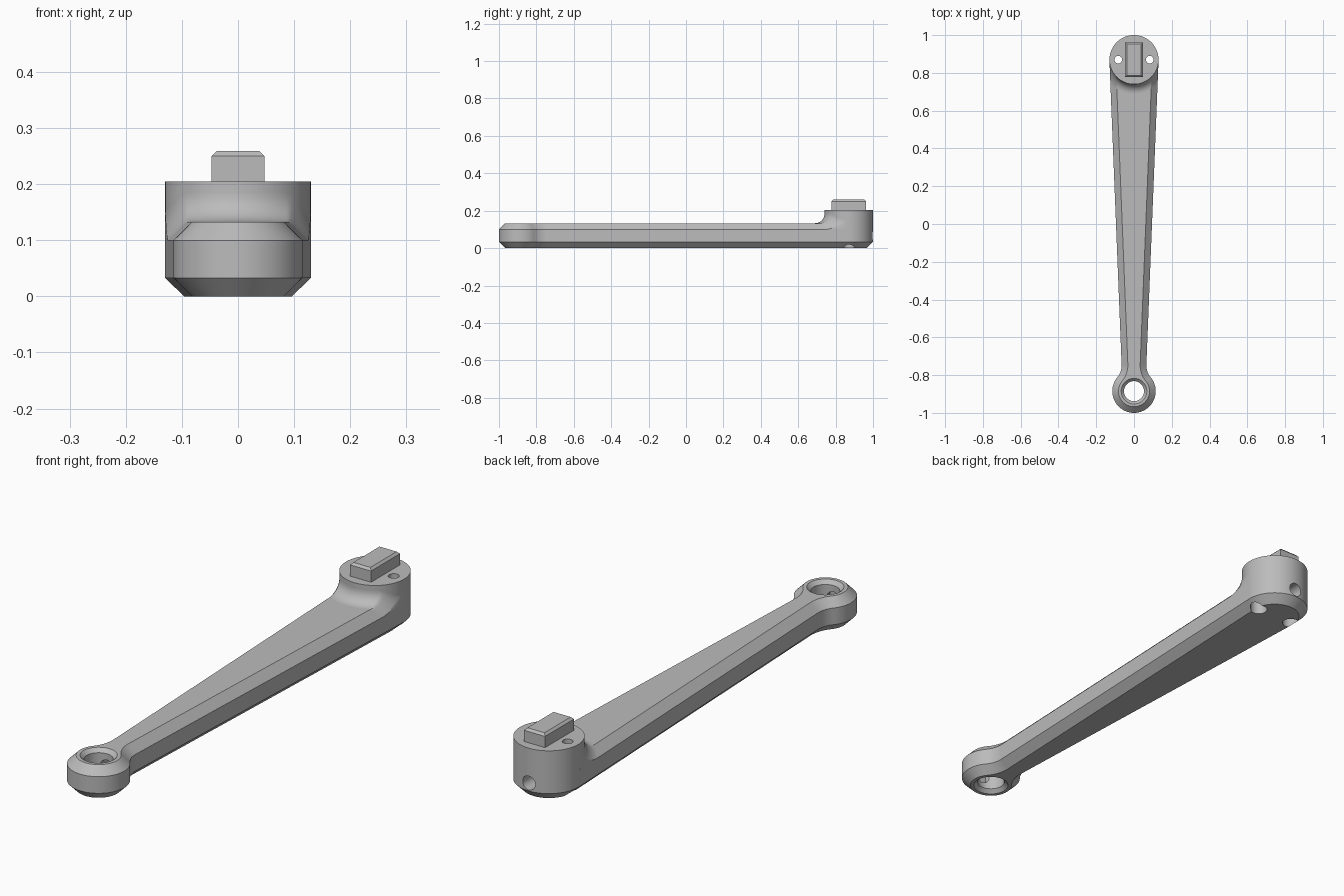
import bpy, bmesh, math
from mathutils import Vector

if "Cube" in bpy.data.objects:
    bpy.data.objects.remove(bpy.data.objects["Cube"], do_unlink=True)

metal = bpy.data.materials.new("grey_metal")
metal.use_nodes = True
metal.diffuse_color = (0.5, 0.5, 0.5, 1)
metal.node_tree.nodes["Principled BSDF"].inputs["Base Color"].default_value = (0.5, 0.5, 0.5, 1)

HUB, HUB_R = Vector((0, 0.87)), 0.13
EYE, EYE_R = Vector((0, -0.885)), 0.115
BLEND_R = 0.1                    # concave blend between arm and eye
CHAMFER = 0.033
SHOULDER, ARM_TOP, HUB_TOP = 0.1, 0.133, 0.205
TAPER = math.atan(0.04)
NORMAL = Vector((math.cos(TAPER), -math.sin(TAPER)))
ALONG = Vector((-math.sin(TAPER), -math.cos(TAPER)))


def make_object(name, bm):
    bmesh.ops.recalc_face_normals(bm, faces=bm.faces)
    mesh = bpy.data.meshes.new(name)
    bm.to_mesh(mesh)
    bm.free()
    mesh.materials.append(metal)
    obj = bpy.data.objects.new(name, mesh)
    bpy.context.collection.objects.link(obj)
    return obj


def loft(name, rings):
    """Closed solid through rings that have equal point counts."""
    bm = bmesh.new()
    loops = [[bm.verts.new(p) for p in ring] for ring in rings]
    n = len(loops[0])
    for a, b in zip(loops, loops[1:]):
        for i in range(n):
            j = (i + 1) % n
            bm.faces.new((a[i], a[j], b[j], b[i]))
    bm.faces.new(loops[0])
    bm.faces.new(loops[-1])
    return make_object(name, bm)


def turned(name, centre, profile, sides=64):
    """Vertical turned solid from (radius, z) pairs."""
    turn = [2 * math.pi * i / sides for i in range(sides)]
    return loft(name, [[(centre[0] + r * math.cos(t), centre[1] + r * math.sin(t), z)
                        for t in turn] for r, z in profile])


def arc(centre, radius, start, end, steps):
    return [centre + radius * Vector((math.cos(t), math.sin(t)))
            for t in (start + (end - start) * i / steps for i in range(steps + 1))]


# Centre of the blend arc: touches the straight side and the eye
base = HUB + NORMAL * (HUB_R + BLEND_R) - EYE
half = base.dot(ALONG)
root = math.sqrt(half ** 2 - base.length_squared + (EYE_R + BLEND_R) ** 2)
BLEND = EYE + base + ALONG * (-half - root)


def outline(inset, z):
    to_eye = EYE - BLEND
    to_blend = BLEND - EYE
    right = arc(HUB, HUB_R - inset, math.pi / 2, -TAPER, 24)
    right += arc(BLEND, BLEND_R + inset, math.pi - TAPER,
                 math.atan2(to_eye.y, to_eye.x) + 2 * math.pi, 12)
    right += arc(EYE, EYE_R - inset, math.atan2(to_blend.y, to_blend.x), -math.pi / 2, 24)[1:]
    left = [Vector((-p.x, p.y)) for p in right[-2:0:-1]]
    return [(p.x, p.y, z) for p in right + left]


def cut(obj, cutters):
    bpy.context.view_layer.objects.active = obj
    for cutter in cutters:
        mod = obj.modifiers.new("hole", "BOOLEAN")
        mod.operation, mod.solver, mod.object = "DIFFERENCE", "EXACT", cutter
        bpy.ops.object.modifier_apply(modifier=mod.name)


# Tapered arm with chamfered edges, and the raised hub
arm = loft("arm", [outline(CHAMFER, 0), outline(0, CHAMFER),
                   outline(0, SHOULDER), outline(CHAMFER, ARM_TOP)])
hub = turned("hub", HUB, [(HUB_R, SHOULDER), (HUB_R, HUB_TOP)], 96)

# Hole cutters: countersunk eye, two stepped pin holes, long drilled bore
eye_hole = turned("eye_cutter", EYE, [(0.073, -0.005), (0.053, 0.015),
                                      (0.053, 0.118), (0.073, 0.138)])
pin_holes = [turned("pin_cutter", HUB + Vector((side * 0.083, 0)),
                    [(0.033, -0.01), (0.033, 0.06), (0.02, 0.06), (0.02, 0.25)], 32)
             for side in (-1, 1)]
bore = turned("bore_cutter", (0, 0), [(0.028, -0.95), (0.028, 1.05)], 32)
bore.rotation_euler.x = -math.pi / 2
bore.location.z = 0.065
bpy.context.view_layer.update()

cut(arm, [eye_hole, bore] + pin_holes)
cut(hub, pin_holes)
for cutter in [eye_hole, bore] + pin_holes:
    bpy.data.objects.remove(cutter, do_unlink=True)

# Concave fillet where the arm meets the hub
FILLET = 0.05


def half_width(y):
    return (HUB_R + (y - HUB.y) * math.sin(TAPER)) / math.cos(TAPER)


def widest_angle(radius):
    low, high = 0, math.pi / 2
    for _ in range(30):
        mid = (low + high) / 2
        inside = radius * math.sin(mid) < half_width(HUB.y - radius * math.cos(mid))
        low, high = (mid, high) if inside else (low, mid)
    return low


bm = bmesh.new()
rows = []
for i in range(13):
    swing = i / 12 * math.pi / 2
    radius = HUB_R + FILLET * (1 - math.sin(swing))
    rise = FILLET * (1 - math.cos(swing))
    limit = widest_angle(radius)
    row = []
    for k in range(-24, 25):
        angle = limit * k / 24
        x, y = radius * math.sin(angle), HUB.y - radius * math.cos(angle)
        edge = max(0, half_width(y) - abs(x))
        z = min(ARM_TOP, SHOULDER + edge) + rise
        if abs(k) == 24:
            row.append((x, y, SHOULDER))
        row.append((x, y, z))
        if k == -24:
            row[-2:] = [(x, y, SHOULDER), (x, y, z)]
        elif k == 24:
            row[-2:] = [(x, y, z), (x, y, SHOULDER)]
    rows.append([bm.verts.new(p) for p in row])
for a, b in zip(rows, rows[1:]):
    for k in range(len(a) - 1):
        bm.faces.new((a[k], a[k + 1], b[k + 1], b[k]))
bmesh.ops.remove_doubles(bm, verts=bm.verts, dist=0.00001)
fillet = make_object("hub_fillet", bm)
if sum(p.normal.z for p in fillet.data.polygons) < 0:
    fillet.data.flip_normals()

# Drive key on top of the hub with a chamfered top


def rectangle(w, d, z):
    return [(sx * w, HUB.y + sy * d, z) for sx, sy in ((-1, -1), (1, -1), (1, 1), (-1, 1))]


key = loft("drive_key", [rectangle(0.047, 0.092, HUB_TOP - 0.01), rectangle(0.047, 0.092, 0.25),
                         rectangle(0.038, 0.083, 0.259)])

for obj in bpy.context.view_layer.objects:
    obj.select_set(obj in (arm, hub, fillet))
bpy.context.view_layer.objects.active = arm
bpy.ops.object.shade_smooth_by_angle(angle=math.radians(30))
